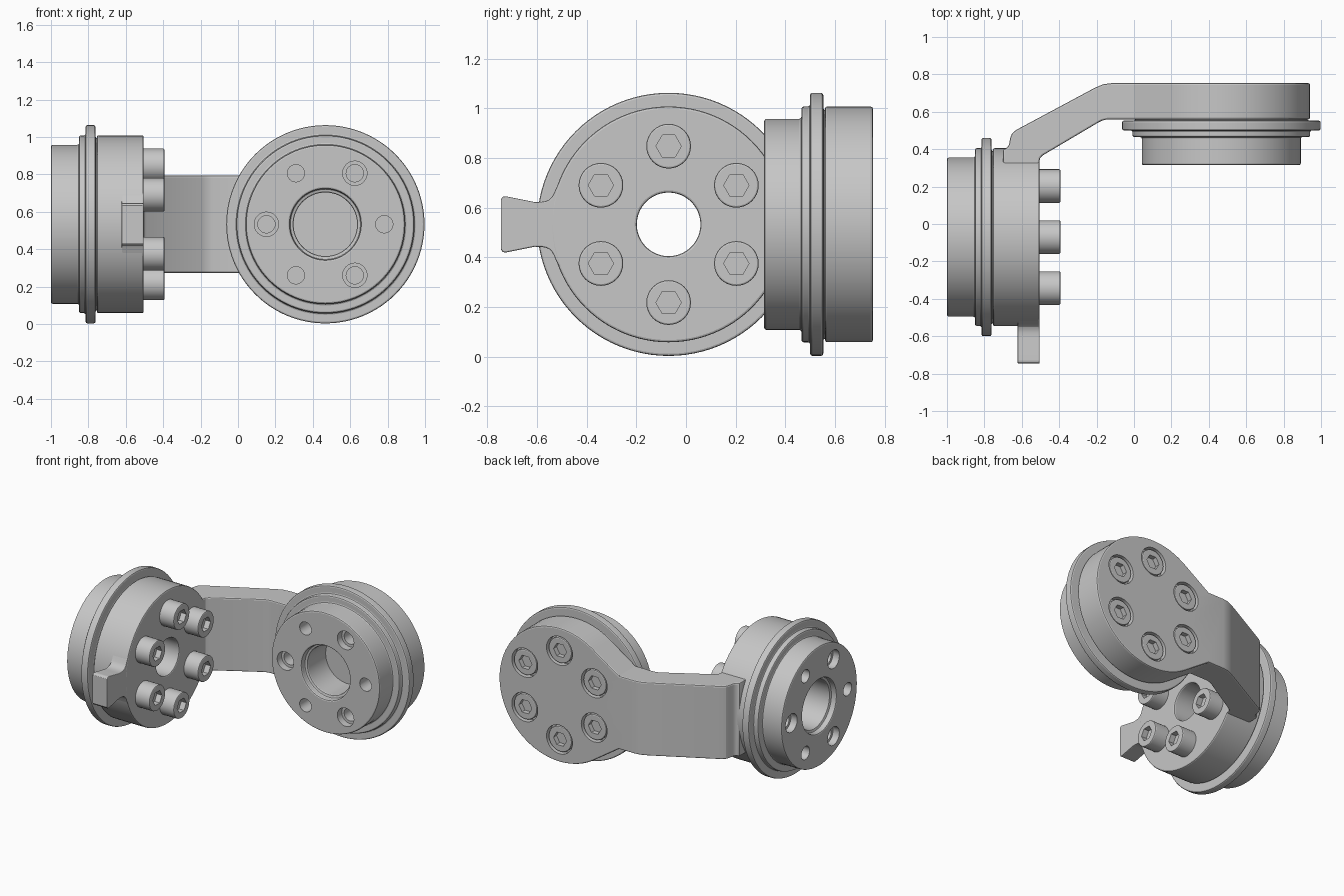
import bpy, bmesh
from math import cos, sin, pi, radians
from mathutils import Matrix

if "Cube" in bpy.data.objects:
    bpy.data.objects.remove(bpy.data.objects["Cube"])

metal = bpy.data.materials.new("grey_metal")
metal.use_nodes = True
GREY = (0.57, 0.57, 0.57, 1)
metal.diffuse_color = GREY
metal.node_tree.nodes["Principled BSDF"].inputs["Base Color"].default_value = GREY

# Joint frames: local y runs from the outer face into the joint
SIDE = Matrix.Translation((-1, -0.07, 0.533)) @ Matrix.Rotation(-pi / 2, 4, "Z")
FRONT = Matrix.Translation((0.467, 0.315, 0.533))
# Plan frame: swaps y and z, so outlines are extruded upwards
PLAN = Matrix(((1, 0, 0, 0), (0, 0, 1, 0), (0, 1, 0, 0), (0, 0, 0, 1)))


def finish(name, bm, matrix):
    bm.transform(matrix)
    bmesh.ops.recalc_face_normals(bm, faces=bm.faces)
    mesh = bpy.data.meshes.new(name)
    bm.to_mesh(mesh)
    bm.free()
    mesh.materials.append(metal)
    obj = bpy.data.objects.new(name, mesh)
    bpy.context.collection.objects.link(obj)
    return obj


def prisms(name, shapes, matrix):
    """Extrude each (outline, start, end) along local y."""
    bm = bmesh.new()
    for outline, a, b in shapes:
        near = [bm.verts.new((u, a, v)) for u, v in outline]
        far = [bm.verts.new((u, b, v)) for u, v in outline]
        bm.faces.new(near)
        bm.faces.new(far[::-1])
        for i in range(len(near)):
            bm.faces.new((near[i], near[i - 1], far[i - 1], far[i]))
    return finish(name, bm, matrix)


def lathe(name, profile, matrix, n=96):
    """Revolve a closed (radius, depth) profile about local y."""
    bm = bmesh.new()
    rings = [[bm.verts.new((r * cos(2 * pi * i / n), s, r * sin(2 * pi * i / n)))
              for r, s in profile] for i in range(n)]
    m = len(profile)
    for i in range(n):
        p, q = rings[i], rings[(i + 1) % n]
        for j in range(m):
            k = (j + 1) % m
            bm.faces.new((p[j], p[k], q[k], q[j]))
    return finish(name, bm, matrix)


def circle(r, n, centre):
    return [(centre[0] + r * cos(2 * pi * i / n), centre[1] + r * sin(2 * pi * i / n))
            for i in range(n)]


def ring_of(r, a, b, angles, n=32):
    """Round or hexagonal shapes on the bolt circle."""
    return [(circle(r, n, (0.315 * cos(radians(t)), 0.315 * sin(radians(t)))), a, b)
            for t in angles]


def activate(obj):
    bpy.ops.object.select_all(action="DESELECT")
    obj.select_set(True)
    bpy.context.view_layer.objects.active = obj


def boolean(obj, tool, operation="DIFFERENCE"):
    tool.hide_render = True
    mod = obj.modifiers.new("cut", "BOOLEAN")
    mod.solver = "EXACT"
    mod.operation = operation
    mod.object = tool
    activate(obj)
    bpy.ops.object.modifier_apply(modifier=mod.name)
    bpy.data.objects.remove(tool)


def bevel(obj, width=0.009):
    mod = obj.modifiers.new("round", "BEVEL")
    mod.width = width
    mod.segments = 2
    mod.limit_method = "ANGLE"
    mod.angle_limit = radians(40)
    activate(obj)
    bpy.ops.object.modifier_apply(modifier=mod.name)


def smooth(obj):
    activate(obj)
    bpy.ops.object.shade_smooth_by_angle(angle=radians(20))


BOLTS = range(30, 390, 60)
FLANGE = [(0.19, 0), (0.425, 0), (0.425, 0.15), (0.475, 0.15), (0.475, 0.185),
          (0.53, 0.185), (0.53, 0.238), (0.46, 0.238), (0.46, 0.27),
          (0.17, 0.27), (0.17, 0.04), (0.19, 0.04)]

# Stepped flanges with alternating plain and counterbored holes
for name, frame in (("side_flange", SIDE), ("front_flange", FRONT)):
    flange = lathe(name, FLANGE, frame)
    bevel(flange)
    boolean(flange, prisms("cutter", ring_of(0.065, -0.05, 0.05, (60, 180, 300)), frame))
    boolean(flange, prisms("cutter", ring_of(0.046, -0.05, 0.13, range(0, 360, 60)), frame))
    smooth(flange)

# Side housing with its through hole
housing = lathe("side_housing", [(0.128, 0.245), (0.475, 0.245), (0.475, 0.496),
                                 (0.128, 0.496)], SIDE)
bevel(housing)
smooth(housing)

# Flared stop tab on the housing
half = [(0.38, 0.15), (0.44, 0.173), (0.455, 0.142), (0.463, 0.123), (0.471, 0.11),
        (0.481, 0.1), (0.494, 0.094), (0.51, 0.091), (0.54, 0.09), (0.655, 0.113),
        (0.668, 0.112), (0.676, 0.1)]
tab = prisms("stop_tab", [(half + [(u, -v) for u, v in reversed(half)], 0.378, 0.495)], SIDE)
bevel(tab, 0.005)
smooth(tab)

# Cranked arm: the plan bend intersected with the elevation outline
arc = [(0.475 * cos(radians(t)), 0.475 * sin(radians(t))) for t in range(-124, 125, 4)]
elevation = [(-1.2, -0.26), (-0.465, -0.26)] + arc + [(-0.465, 0.26), (-1.2, 0.26)]
arm = prisms("cranked_arm", [(elevation, -0.2, 0.6)], FRONT)
plan = [(-0.506, 0.28), (-0.506, 0.33), (-0.502, 0.352), (-0.488, 0.367), (-0.19, 0.543),
        (-0.17, 0.553), (-0.14, 0.56), (1.1, 0.56), (1.1, 0.753), (-0.12, 0.753),
        (-0.165, 0.747), (-0.21, 0.728), (-0.63, 0.503), (-0.652, 0.484), (-0.662, 0.46),
        (-0.668, 0.425), (-0.678, 0.407), (-0.7, 0.4), (-0.7, 0.28)]
boolean(arm, prisms("cutter", [(plan, -0.5, 1.5)], PLAN), "INTERSECT")
bevel(arm)
boolean(arm, prisms("cutter", ring_of(0.102, 0.398, 0.5, BOLTS), FRONT))
smooth(arm)

# Socket head bolts: proud on the housing, sunk into the arm
for name, frame, a, b in (("housing_bolts", SIDE, 0.48, 0.607),
                          ("arm_bolts", FRONT, 0.385, 0.432)):
    bolts = prisms(name, ring_of(0.09, a, b, BOLTS), frame)
    bevel(bolts, 0.007)
    boolean(bolts, prisms("cutter", ring_of(0.051, b - 0.04, b + 0.05, BOLTS, 6), frame))
    smooth(bolts)
